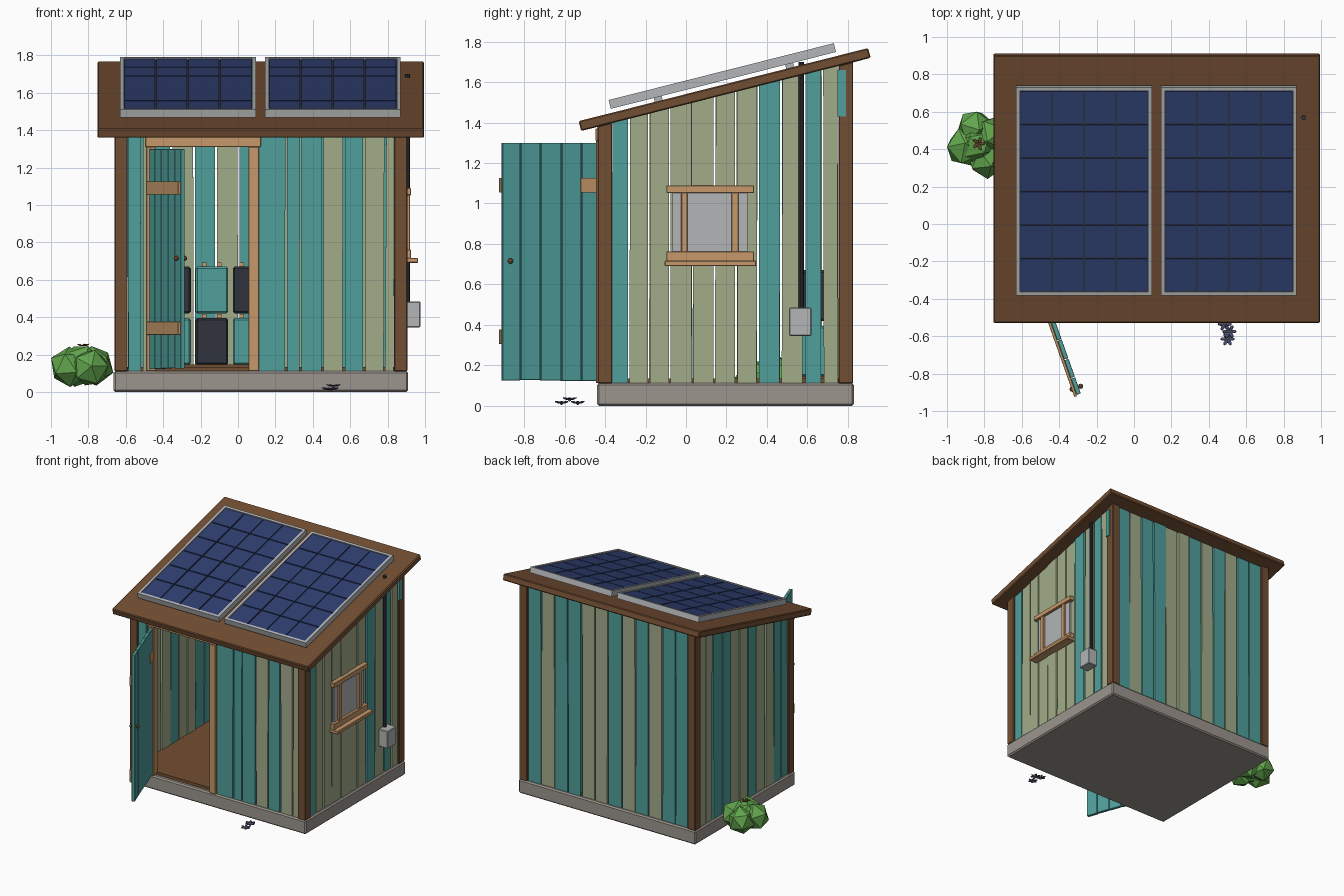
import bpy, bmesh, math, random
from mathutils import Matrix, Vector

if "Cube" in bpy.data.objects:
    bpy.data.objects.remove(bpy.data.objects["Cube"])
random.seed(4)

def mat(name, r, g, b):
    lin = lambda c: ((c / 255 + 0.055) / 1.055) ** 2.4 if c > 10 else c / 255 / 12.92
    m = bpy.data.materials.new(name)
    m.diffuse_color = (lin(r), lin(g), lin(b), 1)
    m.use_nodes = True
    m.node_tree.nodes["Principled BSDF"].inputs["Base Color"].default_value = m.diffuse_color
    return m

BROWN = mat("brown timber", 114, 78, 50)
TEAL = mat("teal paint", 80, 160, 156)
SAGE = mat("sage paint", 162, 172, 138)
TAN = mat("tan timber", 198, 152, 106)
STONE = mat("concrete", 156, 149, 141)
BLUE = mat("cell blue", 46, 62, 112)
GREY = mat("light grey", 178, 181, 182)
DARK = mat("charcoal", 48, 51, 59)
GREEN = mat("leaf green", 98, 165, 76)
SLATE = mat("slate blue", 78, 86, 122)

def finish(name, bm, m, bevel=0, matrix=None):
    bmesh.ops.recalc_face_normals(bm, faces=bm.faces)
    me = bpy.data.meshes.new(name)
    bm.to_mesh(me)
    bm.free()
    me.materials.append(m)
    ob = bpy.data.objects.new(name, me)
    bpy.context.collection.objects.link(ob)
    if matrix:
        ob.matrix_world = matrix
    if bevel:
        b = ob.modifiers.new("bevel", 'BEVEL')
        b.width, b.segments = bevel, 1
    return ob

def add_box(bm, x0, x1, y0, y1, z0, z1):
    M = Matrix.Translation(((x0 + x1) / 2, (y0 + y1) / 2, (z0 + z1) / 2)) @ \
        Matrix.Diagonal((x1 - x0, y1 - y0, z1 - z0, 1))
    return bmesh.ops.create_cube(bm, size=1, matrix=M)["verts"]

def boxes(name, dims, m, bevel=0, matrix=None):
    bm = bmesh.new()
    for d in dims:
        add_box(bm, *d)
    return finish(name, bm, m, bevel, matrix)

def under_roof(y):
    return 1.358 + 0.2524 * (y + 0.515)

def upright(name, x0, x1, y0, y1, m, along=None, bevel=0, z0=0.11):
    """Vertical board cut off under the sloping roof, ragged along one axis."""
    bm = bmesh.new()
    vs = add_box(bm, x0, x1, y0, y1, z0, 2)
    if along is not None:
        mid = ((x0 + x1) / 2, (y0 + y1) / 2)[along]
        off = {k: random.uniform(0.001, 0.009) for k in range(4)}
        for v in vs:
            k = (2 if v.co.z > 1 else 0) + (1 if v.co[along] > mid else 0)
            v.co[along] += off[k] * (-1 if k % 2 else 1)
    for v in vs:
        if v.co.z > 1:
            v.co.z = under_roof(v.co.y) + 0.003
    return finish(name, bm, m, bevel)

# Base, floor and corner posts
boxes("base_slab", [(-0.665, 0.91, -0.44, 0.83, 0, 0.112)], STONE, 0.01)
boxes("floor", [(-0.63, 0.875, -0.41, 0.8, 0.11, 0.135)], BROWN)
for x in (-0.66, 0.835):
    for y in (-0.437, 0.754):
        upright("corner_post", x, x + 0.07, y, y + 0.072, BROWN, bevel=0.004)

# Plank walls
COL = {"T": TEAL, "S": SAGE}
def wall(name, edges, colours, axis, c0, c1):
    for a, b, k in zip(edges, edges[1:], colours):
        d = random.uniform(-0.004, 0.004)
        if axis == 0:
            upright(name, a, b, c0 + d, c1 + d, COL[k], 0)
        else:
            upright(name, c0 + d, c1 + d, a, b, COL[k], 1)

wall("front_plank", [0.11, 0.255, 0.335, 0.45, 0.565, 0.675, 0.785, 0.84], "TTTSTSS", 0, -0.425, -0.4)
wall("front_left_plank", [-0.595, -0.513, -0.475], "TS", 0, -0.425, -0.4)
wall("back_plank", [0.84 - i * 1.435 / 12 for i in range(12, -1, -1)], "TTSTSTSSTTST", 0, 0.788, 0.813)
side = [-0.37, -0.285, -0.185, -0.08, 0.03, 0.14, 0.245, 0.355, 0.47, 0.585, 0.675, 0.757]
wall("right_plank", side, "TSSSSSSTSTS", 1, 0.868, 0.893)
wall("left_plank", side, "TTSSTSSTTSS", 1, -0.65, -0.625)
boxes("patch_board", [(0.9, 0.912, 0.75, 0.79, 1.43, 1.66)], TEAL)

# Door frame
boxes("door_frame", [(-0.49, -0.44, -0.445, -0.39, 0.112, 1.31),
                     (0.055, 0.112, -0.445, -0.39, 0.112, 1.31),
                     (-0.495, 0.122, -0.448, -0.39, 1.31, 1.37)], TAN, 0.003)

# Open door: local x runs from hinge to free edge, local -y is the outer face
DOOR = Matrix.Translation((-0.462, -0.44, 0)) @ Matrix.Rotation(math.radians(-70.5), 4, 'Z')
boards = [0, 0.085, 0.19, 0.3, 0.405, 0.5]
boxes("door_boards", [(a + 0.002, b - 0.002, -0.012, 0.012, 0.125 + random.uniform(-.003, .003), 1.3)
                      for a, b in zip(boards, boards[1:])], TEAL, 0.002, DOOR)
boxes("door_straps", [(-0.01, 0.505, -0.027, -0.012, z, z + 0.072) for z in (0.305, 1.055)], TAN, 0.002, DOOR)
boxes("door_hinge_plate", [(0, 0.09, 0.012, 0.019, 1.055, 1.127)], TAN, 0, DOOR)
bm = bmesh.new()
for y in (-0.024, 0.024):
    bmesh.ops.create_icosphere(bm, subdivisions=2, radius=0.014, matrix=Matrix.Translation((0.462, y, 0.715)))
finish("door_knob", bm, BROWN, 0, DOOR)

# Roof and solar panels share one tilted frame
ROOF = Matrix.Translation((0.12, 0.185, 1.5875)) @ Matrix.Rotation(math.atan(0.2524), 4, 'X')
boxes("roof", [(-0.872, 0.874, -0.738, 0.738, -0.05, 0)], BROWN, 0.006, ROOF)
V0, V1, F = -0.569, 0.579, 0.02
for u0 in (-0.75, 0.025):
    u1 = u0 + 0.725
    boxes("panel_frame", [(u0, u0 + F, V0, V1, 0.02, 0.065), (u1 - F, u1, V0, V1, 0.02, 0.065),
                          (u0 + F, u1 - F, V0, V0 + F, 0.02, 0.065),
                          (u0 + F, u1 - F, V1 - F, V1, 0.02, 0.065)], GREY, 0, ROOF)
    boxes("panel_backing", [(u0 + F, u1 - F, V0 + F, V1 - F, 0.022, 0.053)], DARK, 0, ROOF)
    boxes("panel_rails", [(u0 + 0.04, u1 - 0.04, v, v + 0.04, -0.002, 0.023) for v in (-0.35, 0.32)], GREY, 0, ROOF)
    cw, ch = (0.725 - 2 * F) / 4, (V1 - V0 - 2 * F) / 6
    boxes("panel_cells", [(u0 + F + i * cw + 0.004, u0 + F + (i + 1) * cw - 0.004,
                           V0 + F + j * ch + 0.004, V0 + F + (j + 1) * ch - 0.004, 0.05, 0.06)
                          for i in range(4) for j in range(6)], BLUE, 0, ROOF)

# Window on the right wall
boxes("window_glass", [(0.885, 0.903, -0.067, 0.303, 0.75, 1.06)], GREY)
boxes("window_frame", [(0.885, 0.925, -0.097, 0.337, 1.052, 1.09), (0.885, 0.925, -0.097, 0.337, 0.715, 0.762),
                       (0.885, 0.92, -0.024, 0.008, 0.76, 1.055),
                       (0.885, 0.92, 0.225, 0.259, 0.76, 1.055)], TAN, 0.003)
boxes("window_sill", [(0.885, 0.963, -0.106, 0.347, 0.69, 0.717)], TAN, 0.004)

# Conduit and junction box
bm = bmesh.new()
bmesh.ops.create_cone(bm, cap_ends=True, segments=10, radius1=0.014, radius2=0.014, depth=1.23,
                      matrix=Matrix.Translation((0.907, 0.57, 1.085)))
finish("conduit", bm, DARK)
boxes("junction_box", [(0.893, 0.975, 0.51, 0.62, 0.345, 0.485)], GREY, 0.005)

# Battery bank inside, in two alternating rows
for row in range(2):
    for i in range(3):
        x, z = -0.34 + 0.2 * i, 0.145 + 0.275 * row
        boxes("battery", [(x - 0.0875, x + 0.0875, 0.5, 0.75, z, z + 0.25)],
              TEAL if (row + i) % 2 == 0 else DARK, 0.01)
        boxes("battery_terminals", [(x + s - 0.012, x + s + 0.012, 0.53, 0.56, z + 0.245, z + 0.272)
                                    for s in (-0.04, 0.04)], TAN)
boxes("battery_rack", [(-0.45, 0.17, 0.5, 0.75, 0.13, 0.146)], BROWN)

# Shrub with a small twig cluster on top
bm = bmesh.new()
for x, y, z, r in ((-0.9, 0.41, 0.135, 0.105), (-0.79, 0.345, 0.13, 0.1), (-0.77, 0.47, 0.14, 0.105),
                   (-0.85, 0.51, 0.13, 0.1), (-0.84, 0.42, 0.15, 0.105)):
    M = Matrix.Translation((x, y, z)) @ Matrix.Rotation(random.uniform(0, 6), 4, Vector((1, 2, 3)).normalized())
    bmesh.ops.create_icosphere(bm, subdivisions=1, radius=r * 1.05, matrix=M)
finish("shrub", bm, GREEN)

def rosette(name, centres, n, r, m):
    bm = bmesh.new()
    for c in centres:
        for k in range(n):
            M = Matrix.Translation(c) @ Matrix.Rotation(math.tau * k / n, 4, 'Z') @ \
                Matrix.Rotation(-0.25, 4, 'Y') @ Matrix.Translation((r * 0.55, 0, 0)) @ \
                Matrix.Diagonal((r * 0.55, r * 0.28, r * 0.15, 1))
            bmesh.ops.create_icosphere(bm, subdivisions=1, radius=1, matrix=M)
    finish(name, bm, m)

rosette("shrub_twigs", [(-0.83, 0.43, 0.247)], 5, 0.035, BROWN)

# Small blossoms on the ground in front
spots = [(0.485, -0.535, 0.012), (0.51, -0.575, 0.03), (0.5, -0.615, 0.012)]
rosette("ground_blossoms", spots, 6, 0.038, SLATE)
bm = bmesh.new()
for c in spots:
    bmesh.ops.create_icosphere(bm, subdivisions=1, radius=0.009, matrix=Matrix.Translation(c))
finish("blossom_centres", bm, TAN)
